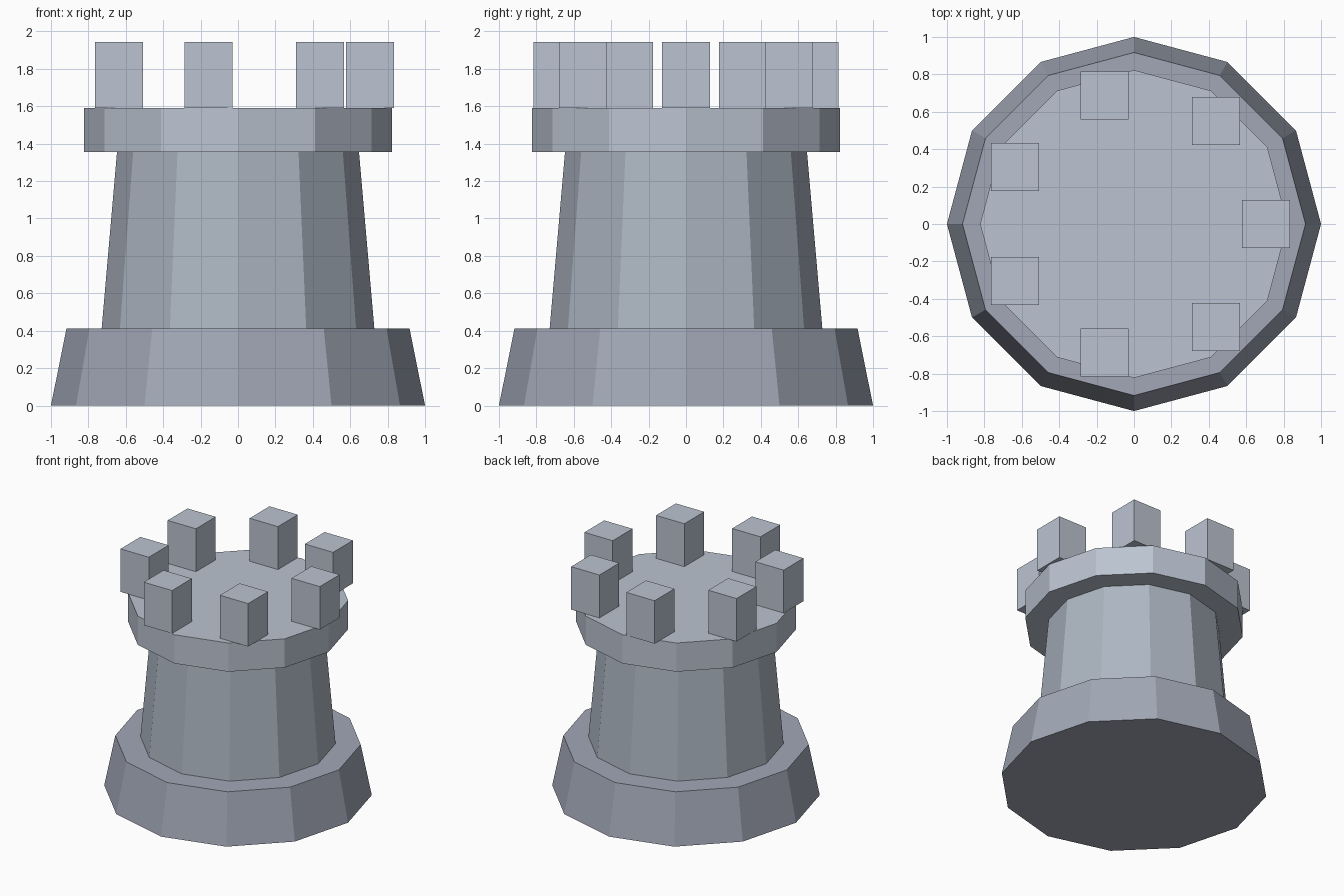
import bpy
from math import cos, sin, tau

if "Cube" in bpy.data.objects:
    bpy.data.objects.remove(bpy.data.objects["Cube"])

SIDES = 12


def stone(name, color):
    mat = bpy.data.materials.new(name)
    mat.diffuse_color = (*color, 1)
    mat.use_nodes = True
    mat.node_tree.nodes["Principled BSDF"].inputs["Base Color"].default_value = mat.diffuse_color
    return mat


DARK = stone("dark_stone", (0.36, 0.39, 0.47))
MID = stone("mid_stone", (0.42, 0.47, 0.54))
LIGHT = stone("light_stone", (0.50, 0.55, 0.64))


def tier(name, r_bottom, r_top, z0, z1, mat):
    """Flat-shaded 12-sided frustum with a corner on +x."""
    bpy.ops.mesh.primitive_cone_add(
        vertices=SIDES, radius1=r_bottom, radius2=r_top, depth=z1 - z0,
        location=(0, 0, (z0 + z1) / 2))
    bpy.context.object.name = name
    bpy.context.object.data.materials.append(mat)


# Stacked tower body
tier("base", 1.0, 0.917, 0.0, 0.412, DARK)
tier("shaft", 0.729, 0.647, 0.412, 1.355, MID)
tier("collar", 0.823, 0.823, 1.355, 1.591, LIGHT)

# Ring of seven battlement blocks, all aligned to the axes
COUNT, RING, WIDTH, Z0, Z1 = 7, 0.705, 0.257, 1.591, 1.944
for i in range(COUNT):
    a = tau * i / COUNT
    bpy.ops.mesh.primitive_cube_add(
        size=1, location=(RING * cos(a), RING * sin(a), (Z0 + Z1) / 2))
    block = bpy.context.object
    block.name = f"battlement_{i + 1}"
    block.scale = (WIDTH, WIDTH, Z1 - Z0)
    block.data.materials.append(LIGHT)
